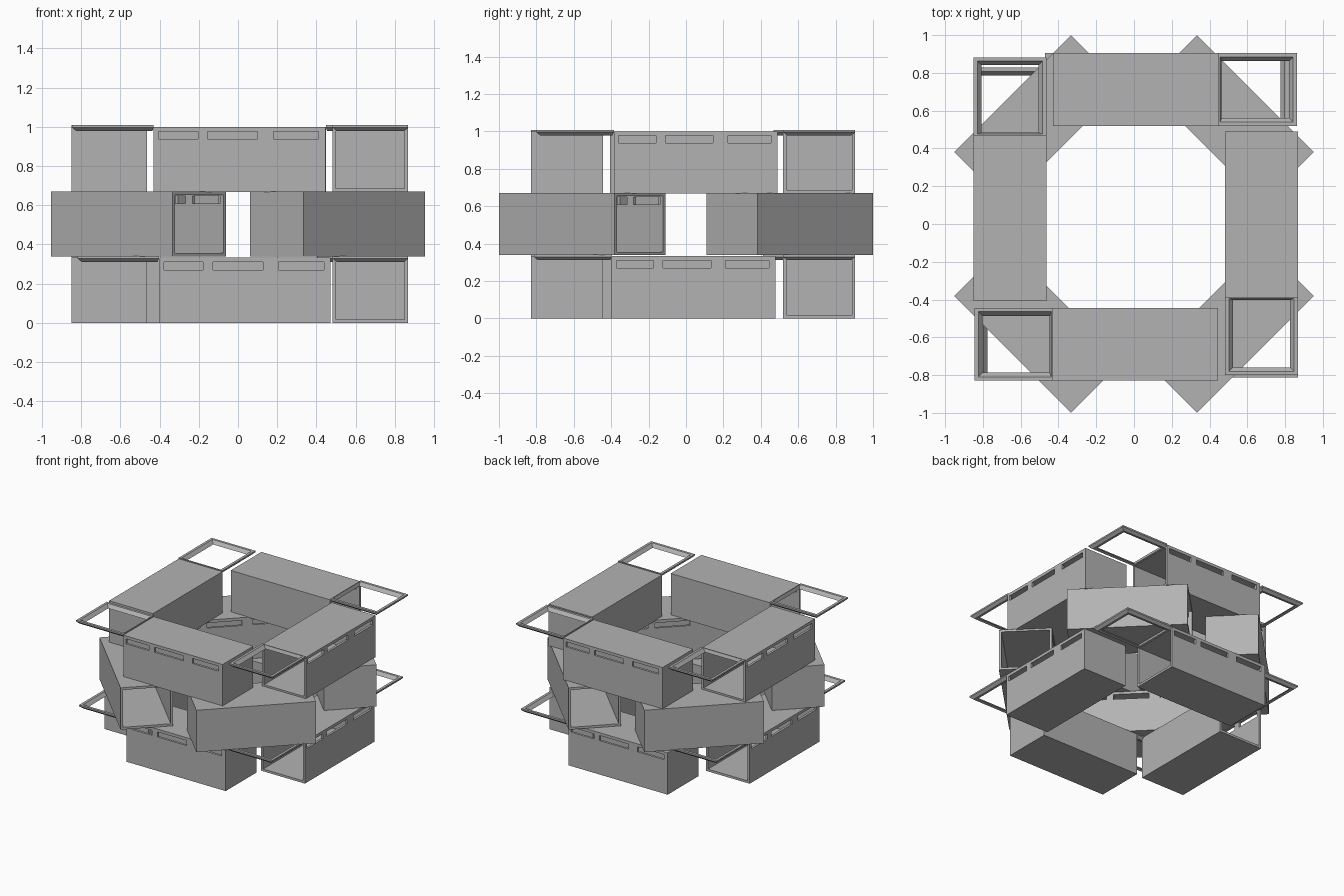
import bpy, bmesh
from math import sin, cos, radians
from mathutils import Matrix, Vector

if "Cube" in bpy.data.objects:
    bpy.data.objects.remove(bpy.data.objects["Cube"])

L, W, H = 0.875, 0.385, 0.333     # container length, width, height
WALL = 0.018
FRAME = 0.415                     # reach of the lifted door frame

grey = bpy.data.materials.new("dark_grey")
grey.diffuse_color = (0.45, 0.45, 0.45, 1)
grey.use_nodes = True
grey.node_tree.nodes["Principled BSDF"].inputs["Base Color"].default_value = grey.diffuse_color


def box(name, x, y, z):
    """Box object from (min, max) ranges."""
    bm = bmesh.new()
    bmesh.ops.create_cube(bm, size=1)
    for v in bm.verts:
        v.co = [r[0] if c < 0 else r[1] for c, r in zip(v.co, (x, y, z))]
    me = bpy.data.meshes.new(name)
    bm.to_mesh(me)
    bm.free()
    ob = bpy.data.objects.new(name, me)
    bpy.context.collection.objects.link(ob)
    return ob


def container_mesh():
    """Hollow container: open at -x, three slit windows on the -y side."""
    shell = box("shell", (-L/2, L/2), (-W/2, W/2), (0, H))
    cutters = [box("room_cutter", (-L/2 - 0.1, L/2 - WALL),
                   (-W/2 + WALL, W/2 - WALL), (WALL, H - WALL))]
    for a, b in ((0.025, 0.225), (0.275, 0.53), (0.61, 0.84)):
        cutters.append(box("slit_cutter", (-L/2 + a, -L/2 + b),
                           (-W/2 - 0.05, -W/2 + 0.05), (0.27, 0.31)))
    for c in cutters:
        c.hide_render = True
        m = shell.modifiers.new("cut", 'BOOLEAN')
        m.operation, m.solver, m.object = 'DIFFERENCE', 'EXACT', c
    dg = bpy.context.evaluated_depsgraph_get()
    me = bpy.data.meshes.new_from_object(shell.evaluated_get(dg))
    me.name = "container"
    for o in cutters + [shell]:
        bpy.data.objects.remove(o)
    return me


def frame_mesh():
    """Rectangular door frame lifted level with the roof, chamfered section."""
    bm = bmesh.new()
    # (inset, height): outer edge, top, sloping inner face, underside
    profile = ((0, 0.008), (0.02, 0.008), (0.042, -0.018), (0.02, -0.022), (0, -0.004))
    loops = []
    for i, z in profile:
        x0, x1 = -L/2 - FRAME + i, -L/2 - i * 0.4     # slimmer bar at the hinge
        y = W/2 - i
        loops.append([bm.verts.new((px, py, H + z)) for px, py in
                      ((x0, -y), (x1, -y), (x1, y), (x0, y))])
    for a, b in zip(loops, loops[1:] + loops[:1]):
        for k in range(4):
            n = (k + 1) % 4
            bm.faces.new((a[k], a[n], b[n], b[k]))
    bmesh.ops.recalc_face_normals(bm, faces=bm.faces)
    me = bpy.data.meshes.new("door_frame")
    bm.to_mesh(me)
    bm.free()
    return me


container, frame = container_mesh(), frame_mesh()
for me in (container, frame):
    me.materials.clear()
    me.materials.append(grey)


def place(name, mesh, x, y, z, deg):
    ob = bpy.data.objects.new(name, mesh)
    ob.matrix_world = Matrix.Translation((x, y, z)) @ Matrix.Rotation(radians(deg), 4, 'Z')
    bpy.context.collection.objects.link(ob)


# bottom and top rings, square to the axes: shifts along front, right, back, left
for ring, z, (f, r, b, l) in (("bottom", 0, (0.035, 0.04, -0.035, -0.025)),
                              ("top", 0.667, (0.008, 0.052, 0.01, 0.03))):
    spots = (("front", f, -0.637, 0), ("right", 0.675, r, 90),
             ("back", b, 0.712, 180), ("left", -0.657, l, 270))
    for side, x, y, deg in spots:
        place(f"{ring}_{side}_container", container, x, y, z, deg)
        place(f"{ring}_{side}_door_frame", frame, x, y, z, deg)

# middle ring, turned 45 degrees with the slits facing the courtyard
for i, shift in enumerate((0.034, -0.034, 0.034, -0.034)):
    a = 45 + 90 * i
    c, s = cos(radians(a)), sin(radians(a))
    p = Vector((c, s)) * (0.943 - W/2) + Vector((-s, c)) * shift
    place(f"middle_container_{i + 1}", container, p.x, p.y, 0.338, a - 90)
